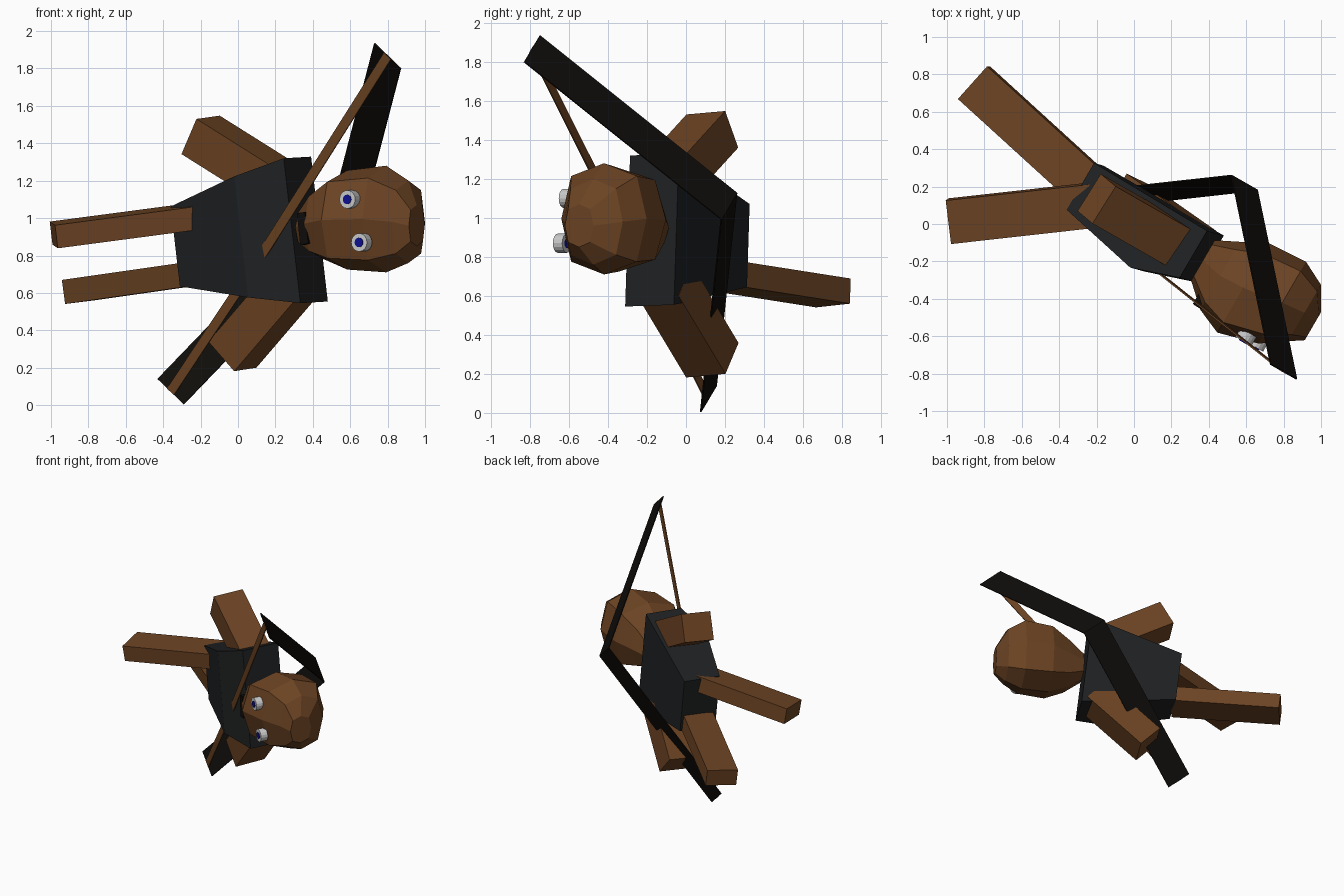
import bpy, math
from mathutils import Vector, Matrix

if "Cube" in bpy.data.objects:
    bpy.data.objects.remove(bpy.data.objects["Cube"])


def material(name, rgb):
    m = bpy.data.materials.new(name)
    m.diffuse_color = (*rgb, 1)
    m.use_nodes = True
    m.node_tree.nodes["Principled BSDF"].inputs["Base Color"].default_value = m.diffuse_color
    return m


BROWN = material("brown", (0.15, 0.057, 0.017))
CLOTH = material("dark_cloth", (0.014, 0.015, 0.016))
BLACK = material("black", (0.005, 0.004, 0.003))
WHITE = material("eye_white", (0.55, 0.55, 0.55))
BLUE = material("eye_blue", (0.005, 0.005, 0.3))


def frame(origin, up, back):
    """Local axes: x = character's up, y = its back, z = its side."""
    u = Vector(up).normalized()
    b = Vector(back)
    b = (b - u * b.dot(u)).normalized()
    m = Matrix((u, b, u.cross(b))).transposed().to_4x4()
    m.translation = Vector(origin)
    return m


def make(name, verts, faces, mat, matrix=None):
    me = bpy.data.meshes.new(name)
    me.from_pydata([tuple(matrix @ Vector(v)) if matrix else tuple(v) for v in verts], [], faces)
    me.materials.append(mat)
    ob = bpy.data.objects.new(name, me)
    bpy.context.collection.objects.link(ob)
    return ob


def loft(name, rings, mat, matrix):
    """Skin equal-sized rings and cap both ends."""
    n = len(rings[0])
    verts = [v for r in rings for v in r]
    faces = [(k * n + i, k * n + (i + 1) % n, (k + 1) * n + (i + 1) % n, (k + 1) * n + i)
             for k in range(len(rings) - 1) for i in range(n)]
    faces += [tuple(range(n))[::-1], tuple(range(len(verts) - n, len(verts)))]
    return make(name, verts, faces, mat, matrix)


def block(name, matrix, x0, x1, depth, width, mat):
    ring = [(-depth / 2, -width / 2), (depth / 2, -width / 2), (depth / 2, width / 2), (-depth / 2, width / 2)]
    return loft(name, [[(x, a, b) for a, b in ring] for x in (x0, x1)], mat, matrix)


# Torso: narrow hips, bulging chest, wide shoulders, flat back
body = frame((0.05, 0.01, 0.895), (0.855, -0.505, 0.115), (0.5, 0.86, 0.03))
loft("torso", [[(x, f, -w), (x, 0.145, -w), (x, 0.145, w), (x, f, w)]
               for x, f, w in ((-0.365, -0.145, 0.215), (0.1, -0.235, 0.326), (0.365, -0.145, 0.39))],
     CLOTH, body)

# Head: rounded-square rings from the neck to the crown
head = frame((0.66, -0.37, 0.99), (0.86, -0.5, 0), (0.5, 0.86, 0))
octagon = [(1, 0), (0.77, 0.77), (0, 1), (-0.77, 0.77), (-1, 0), (-0.77, -0.77), (0, -1), (0.77, -0.77)]
sections = [(-0.34, -0.12, 0.13, 0.10, -0.04), (-0.22, -0.23, 0.19, 0.19, -0.02), (-0.08, -0.29, 0.262, 0.265, 0),
            (0.14, -0.23, 0.276, 0.285, 0.005), (0.27, -0.14, 0.21, 0.22, -0.01), (0.345, -0.09, 0.08, 0.11, -0.03)]
loft("head", [[(x, (f + b) / 2 + c * (b - f) / 2, z + s * w) for c, s in octagon]
              for x, f, b, w, z in sections], BROWN, head)

# Limbs: centre of the free end, direction into the body, back hint, length, thickness
limbs = {
    "upper_arm_side": ((-0.20, 0.135, 1.445), (0.35, -0.2, -0.22), (0.12, 0.2, 0.02), 0.60, 0.215),
    "lower_arm_side": ((-0.03, 0.135, 0.27), (0.30, -0.21, 0.35), (0.12, 0.2, 0.02), 0.58, 0.22),
    "upper_leg": ((-0.985, 0.015, 0.91), (0.985, 0.11, 0.13), (-0.02, 0.23, 0.02), 0.78, 0.125),
    "lower_leg": ((-0.855, 0.755, 0.615), (0.735, -0.67, 0.105), (0.16, 0.17, 0.02), 0.85, 0.13),
}
for name, (end, axis, back, length, thick) in limbs.items():
    block(name, frame(end, axis, back), 0, length, 0.235, thick, BROWN)


# Bow and string: flat bands sharing one width direction
def band(name, path, width, mat):
    verts = [Vector(p) + width * s for p in path for s in (-0.5, 0.5)]
    faces = [(2 * i, 2 * i + 1, 2 * i + 3, 2 * i + 2) for i in range(len(path) - 1)]
    ob = make(name, verts, faces, mat)
    mod = ob.modifiers.new("thickness", "SOLIDIFY")
    mod.thickness, mod.offset = 0.008, 0


across = Vector((0.14, -0.08, -0.135))
tip, foot = (0.80, -0.79, 1.867), (-0.36, 0.115, 0.072)
band("bow", [tip, (0.59, 0.22, 1.06), foot], across, BLACK)
band("bow_string", [tip, (0.17, -0.29, 0.87), foot], across * 0.26, BROWN)


# Eyes: white discs with blue pupils
def disc(name, centre, r, depth, mat):
    n = 16
    ring = [(r * math.cos(i * math.tau / n), r * math.sin(i * math.tau / n)) for i in range(n)]
    m = head.copy()
    m.translation = Vector(centre)
    loft(name, [[(a, y, b) for a, b in ring] for y in (-depth, 0.04)], mat, m)


for i, c in enumerate([(0.592, -0.615, 1.10), (0.655, -0.645, 0.87)]):
    disc(f"eye_{i}", c, 0.049, 0.015, WHITE)
    disc(f"pupil_{i}", c, 0.025, 0.02, BLUE)

# Mouth
block("mouth", frame((0.36, -0.42, 0.945), (0.86, -0.5, 0.13), (0.6, 0.8, 0)), -0.025, 0.025, 0.06, 0.17, BLACK)
